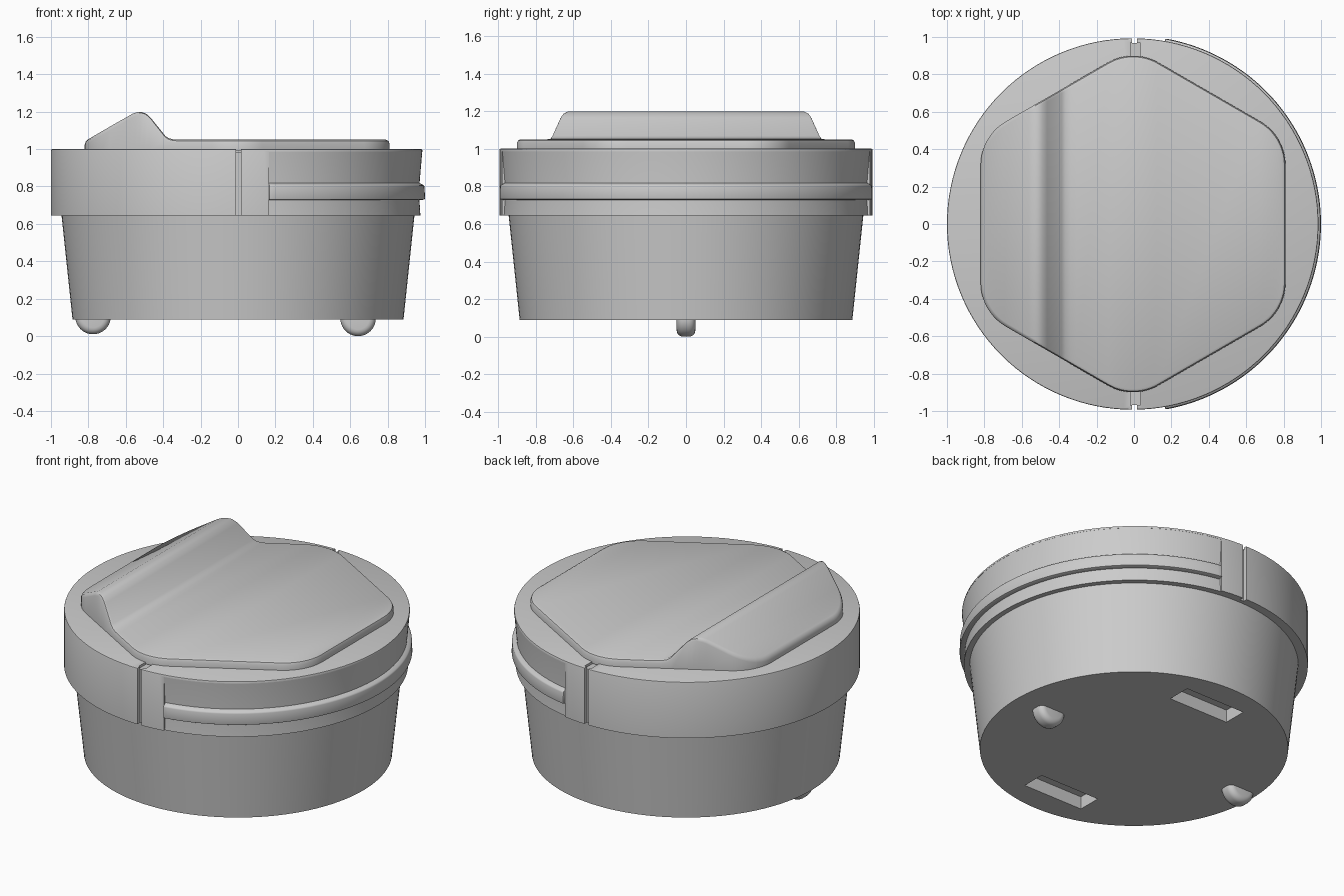
import bpy, bmesh
from math import sin, cos, pi, radians, sqrt

if "Cube" in bpy.data.objects:
    bpy.data.objects.remove(bpy.data.objects["Cube"])


def finish(name, bm):
    bmesh.ops.remove_doubles(bm, verts=bm.verts[:], dist=1e-5)
    bmesh.ops.recalc_face_normals(bm, faces=bm.faces[:])
    me = bpy.data.meshes.new(name)
    bm.to_mesh(me)
    bm.free()
    ob = bpy.data.objects.new(name, me)
    bpy.context.collection.objects.link(ob)
    return ob


def activate(ob):
    bpy.ops.object.select_all(action='DESELECT')
    ob.select_set(True)
    bpy.context.view_layer.objects.active = ob


def smooth(ob, angle=30):
    activate(ob)
    bpy.ops.object.shade_smooth_by_angle(angle=radians(angle))


def bevel(ob, width, segs=3):
    m = ob.modifiers.new("bevel", 'BEVEL')
    m.width, m.segments = width, segs
    m.limit_method, m.angle_limit = 'ANGLE', radians(40)
    activate(ob)
    bpy.ops.object.modifier_apply(modifier=m.name)


def revolve(name, prof, cx=0.0, span=None, n=128):
    """Sweep an (r, z) profile about z; span = half angle around +x, None = full turn."""
    bm = bmesh.new()
    count = n if span is None else n + 1
    angs = [2 * pi * i / n if span is None else -span + 2 * span * i / n for i in range(count)]
    rings = [[bm.verts.new((cx + r * cos(a), r * sin(a), z)) for r, z in prof] for a in angs]
    k = len(prof)
    for i in range(n):
        a, b = rings[i], rings[(i + 1) % count]
        for j in range(k if span else k - 1):
            bm.faces.new((a[j], a[(j + 1) % k], b[(j + 1) % k], b[j]))
    if span:
        bm.faces.new(rings[0])
        bm.faces.new(rings[-1])
    return finish(name, bm)


def box(name, loc, size):
    bm = bmesh.new()
    bmesh.ops.create_cube(bm, size=1)
    for v in bm.verts:
        v.co = [c * s + l for c, s, l in zip(v.co, size, loc)]
    return finish(name, bm)


def cut(ob, cutter):
    m = ob.modifiers.new("cut", 'BOOLEAN')
    m.operation, m.object, m.solver = 'DIFFERENCE', cutter, 'EXACT'
    activate(ob)
    bpy.ops.object.modifier_apply(modifier=m.name)
    bpy.data.objects.remove(cutter)


# Tapered body with two rectangular pockets underneath
body = revolve("body", [(0, 0.66), (0.945, 0.66), (0.885, 0.09), (0, 0.09)])
for s in (-1, 1):
    cut(body, box("pocket_cutter", (0, s * 0.65, 0.1), (0.42, 0.15, 0.14)))
smooth(body)

# Collar with a shallow grip recess on the right half and two split lines
CX = -0.007
collar = revolve("collar", [(0, 1.0), (0.986, 1.0), (0.991, 0.998), (0.993, 0.992),
                            (0.993, 0.645), (0, 0.645)], CX)
cut(collar, revolve("recess_cutter", [(1.05, 0.985), (0.992, 0.985), (0.977, 0.81), (0.977, 0.73),
                                      (0.985, 0.6), (1.05, 0.6)], CX, radians(80), 96))
for s in (-1, 1):
    cut(collar, box("slit_cutter", (0.003, s * 1.0, 0.8), (0.028, 0.066, 0.6)))
    cut(collar, box("notch_cutter", (0.006, s * 0.925, 1.0), (0.05, 0.09, 0.03)))
smooth(collar)

# Grip rib around the right half
rib = revolve("grip_rib", [(0.95, 0.822), (0.98, 0.818), (1.004, 0.805), (1.007, 0.73), (0.95, 0.725)],
              CX, radians(80), 96)
bevel(rib, 0.006, 2)
smooth(rib)

# Lid: rounded hexagon whose top follows a ridge profile along x
APO, RAD = 0.815, 0.27
CORE = APO - RAD
RIDGE = [(-0.83, 1.035), (-0.79, 1.056), (-0.57, 1.184), (-0.545, 1.195), (-0.52, 1.2), (-0.495, 1.196),
         (-0.47, 1.178), (-0.39, 1.075), (-0.37, 1.059), (-0.34, 1.051), (-0.31, 1.05), (0.83, 1.05)]


def top(x):
    for (x0, z0), (x1, z1) in zip(RIDGE, RIDGE[1:]):
        if x <= x1:
            return z0 + (z1 - z0) * (x - x0) / (x1 - x0)
    return RIDGE[-1][1]


def half_width(x, r):
    x = abs(x)
    if x < r / 2:
        return CORE / cos(pi / 6) + sqrt(r * r - x * x)
    if x < CORE + r / 2:
        return (CORE + r - x / 2) / cos(pi / 6)
    return CORE * 0.57735 + sqrt(max(0, r * r - (x - CORE) ** 2))


xs = [p[0] for p in RIDGE[1:-1]]
for s in (-1, 1):
    xs += [s * (CORE + RAD * cos(radians(a))) for a in range(0, 61, 6)]
    xs += [s * RAD * sin(radians(a)) for a in range(3, 31, 3)]
xs = sorted(set(round(x, 4) for x in xs))
bm = bmesh.new()
loops = []
for x in xs:
    rows = []
    for d, drop in ((0, None), (0, 0.02), (0.006, 0.006), (0.018, 0)):
        xi = x * (1 - d / APO)
        z = 0.99 if drop is None else top(xi) - drop
        rows.append((xi - 0.005, half_width(xi, RAD - d), z))
    pts = [(a, -h, z) for a, h, z in rows] + [(a, h, z) for a, h, z in reversed(rows)]
    loops.append([bm.verts.new(p) for p in pts])
for a, b in zip(loops, loops[1:]):
    for j in range(8):
        bm.faces.new((a[j], a[(j + 1) % 8], b[(j + 1) % 8], b[j]))
for lp in (loops[0], loops[-1]):
    for j in range(3):
        bm.faces.new((lp[j], lp[j + 1], lp[6 - j], lp[7 - j]))
smooth(finish("ridged_lid", bm), 35)

# Half-round feet
for name, x, z in (("left_foot", -0.775, 0.105), ("right_foot", 0.642, 0.095)):
    bpy.ops.mesh.primitive_cylinder_add(vertices=40, radius=0.095, depth=0.1,
                                        location=(x, 0, z), rotation=(pi / 2, 0, 0))
    foot = bpy.context.object
    foot.name = name
    bevel(foot, 0.035, 5)
    smooth(foot, 40)
